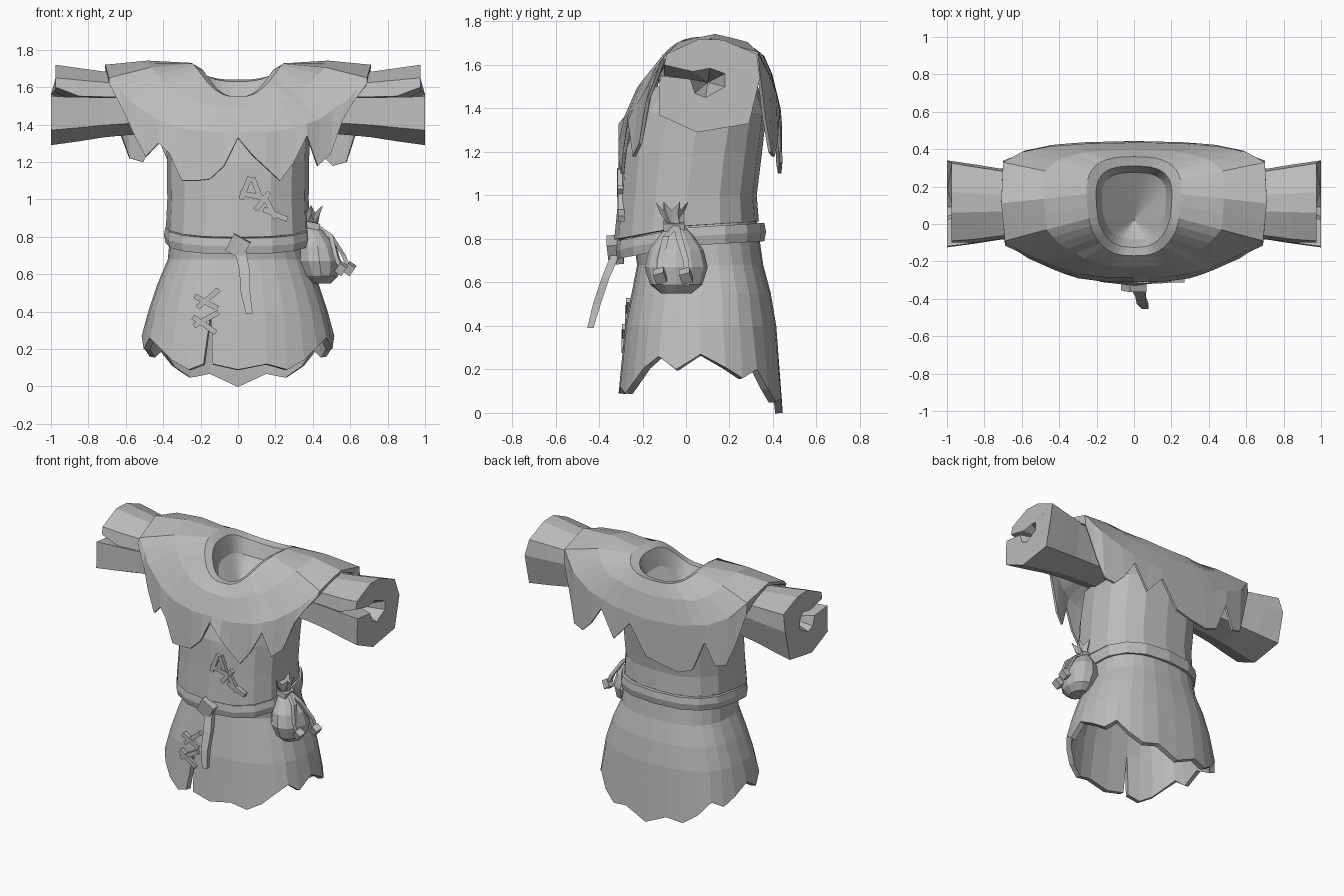
import bpy, bmesh, math
from mathutils import Vector, Euler

cube = bpy.data.objects.get("Cube")
if cube:
    bpy.data.objects.remove(cube)

cloth = bpy.data.materials.new("grey cloth")
cloth.use_nodes = True
GREY = (0.5, 0.5, 0.5, 1)
cloth.diffuse_color = GREY
cloth.node_tree.nodes["Principled BSDF"].inputs["Base Color"].default_value = GREY


def finish(name, bm, solid=0.0):
    mesh = bpy.data.meshes.new(name)
    bm.to_mesh(mesh)
    bm.free()
    mesh.materials.append(cloth)
    ob = bpy.data.objects.new(name, mesh)
    bpy.context.collection.objects.link(ob)
    if solid:
        mod = ob.modifiers.new("thickness", "SOLIDIFY")
        mod.thickness = solid
        mod.offset = -1
    return ob


def loft(name, rows, wrap=True, caps=False, solid=0.0, outward=False):
    """Skin a list of equal-length rows of points."""
    bm = bmesh.new()
    grid = [[bm.verts.new(p) for p in row] for row in rows]
    n = len(rows[0])
    for a, b in zip(grid, grid[1:]):
        for i in range(n if wrap else n - 1):
            j = (i + 1) % n
            bm.faces.new((a[i], a[j], b[j], b[i]))
    if caps:
        bm.faces.new(grid[0][::-1])
        bm.faces.new(grid[-1])
    bmesh.ops.remove_doubles(bm, verts=bm.verts[:], dist=0.0005)
    if outward:
        bmesh.ops.recalc_face_normals(bm, faces=bm.faces[:])
    return finish(name, bm, solid)


def power(v, p):
    return math.copysign(abs(v) ** p, v)


def ring(z, hx, yf, yb, angles, p=0.8):
    """Rounded-box outline between front yf and back yb."""
    return [Vector((hx * power(math.cos(a), p),
                    (yf + yb) / 2 + (yb - yf) / 2 * power(math.sin(a), p), z)) for a in angles]


def box(name, center, size, rot=(0, 0, 0)):
    bm = bmesh.new()
    bmesh.ops.create_cube(bm, size=1)
    turn = Euler(rot).to_matrix()
    for v in bm.verts:
        v.co = turn @ Vector([c * s for c, s in zip(v.co, size)]) + Vector(center)
    return finish(name, bm)


def strip(name, path):
    """Flat strap through (x, y, z, half width, half depth) stations."""
    rows = [[(x - w, y - d, z), (x + w, y - d, z), (x + w, y + d, z), (x - w, y + d, z)]
            for x, y, z, w, d in path]
    return loft(name, rows, caps=True, outward=True)


def belt_z(y):
    return 0.81 + (0.06 * y if y > 0 else 0.19 * y)


def tilted(row, dz):
    """Move a ring onto the sloping belt line."""
    for v in row:
        v.z = belt_z(v.y) + dz
    return row


# Skirt with a ragged hem and a front slit
HEM = [.09, .12, .09, .14, .21, .26, .20, .27, .21, .16, .20, .11, .05, .07, .0]
COLS = 28
step = 2 * math.pi / COLS
skirt_angles = [-math.pi / 2 + step * (i - 1) for i in range(COLS + 1)]
hem = ring(0, .515, -.31, .445, skirt_angles)
for i, v in enumerate(hem):
    k = (i - 1) % COLS
    v.z = HEM[min(k, COLS - k)]
hem[0].x += 0.02
hem[-1].x -= 0.03
skirt_rows = [hem] + [ring(*r, skirt_angles) for r in (
    (.40, .48, -.28, .415), (.55, .43, -.25, .39), (.68, .375, -.225, .355))]
skirt_rows.append(tilted(ring(0, .355, -.25, .32, skirt_angles), .1))
loft("skirt", skirt_rows, wrap=False, solid=0.035)

# Torso, its rim sitting just over the belt
body_angles = [-math.pi / 2 + math.pi / 8 * i for i in range(16)]
torso_rows = [tilted(ring(0, .385, -.33, .335, body_angles), .05)]
torso_rows += [ring(*r, body_angles) for r in (
    (1.0, .378, -.31, .325), (1.2, .38, -.295, .35), (1.38, .385, -.24, .37), (1.5, .3, -.15, .33))]
loft("torso", torso_rows, solid=0.025)

# Belt, knot and hanging tail
belt_rows = [tilted(ring(0, .388 + g, -.32 - g, .36 + g, body_angles), dz)
             for g, dz in ((0, -.042), (.008, 0), (0, .042), (-.07, .042), (-.07, -.042), (0, -.042))]
loft("belt", belt_rows, outward=True)
box("belt_knot", (0, -.325, .75), (.10, .07, .10), (0.1, 0.5, 0))
strip("belt_tail", [(.01, -.32, .74, .03, .02), (.035, -.37, .62, .028, .018),
                    (.04, -.41, .50, .025, .018), (.06, -.44, .39, .018, .014)])

# Ragged mantle: half outline from front to back, with midpoints added
OUTLINE = [(0, -.285, 1.36), (.15, -.285, 1.36), (.30, -.265, 1.38), (.44, -.22, 1.43),
           (.58, -.16, 1.53), (.69, -.09, 1.65), (.71, .11, 1.72), (.70, .33, 1.66),
           (.60, .385, 1.55), (.45, .415, 1.47), (.25, .43, 1.42), (0, .435, 1.40)]
half = []
for a, b in zip(OUTLINE, OUTLINE[1:]):
    half += [Vector(a), (Vector(a) + Vector(b)) / 2]
half.append(Vector(OUTLINE[-1]))
drape = half + [Vector((-v.x, v.y, v.z)) for v in half[-2:0:-1]]
EDGE_LEFT = [1.33, 1.24, 1.17, 1.10, 1.20, 1.34, 1.18, 1.24, 1.43, 1.52, 1.62, 1.67,
             1.70, 1.66, 1.58, 1.35, 1.20, 1.18, 1.25, 1.38, 1.20, 1.34, 1.15]
EDGE_RIGHT = [1.18, 1.11, 1.10, 1.10, 1.25, 1.30, 1.23, 1.36, 1.48, 1.62, 1.67,
              1.70, 1.66, 1.58, 1.35, 1.22, 1.20, 1.35, 1.14, 1.10, 1.12]
edge = []
for v, z in zip(drape, EDGE_LEFT + EDGE_RIGHT[::-1]):
    pull = 0.97 if 0.4 < abs(v.x) < 0.68 else 1
    edge.append(Vector((v.x * pull, v.y + (-.025 if v.y < 0 else .008), z)))
count = len(drape)
neck_angles = [-math.pi / 2 + 2 * math.pi * i / count for i in range(count)]


def neck_ring(hx, yf, yb, front, side, back):
    """U-shaped neckline, narrower at the front."""
    row = ring(0, hx, yf, yb, neck_angles, 0.72)
    for v, a in zip(row, neck_angles):
        s = math.sin(a)
        v.x *= 1 + 0.15 * s
        v.z = side + ((front if s < 0 else back) - side) * s * s
    return row


collar = neck_ring(.25, -.17, .36, 1.55, 1.73, 1.64)
shoulder = [(a + b) / 2 + Vector((0, 0, .035 if abs(a.x) < .4 else .018))
            for a, b in zip(drape, collar)]
mantle_rows = [edge, drape, shoulder, collar,
               neck_ring(.20, -.125, .31, 1.55, 1.70, 1.63),
               neck_ring(.17, -.08, .275, 1.47, 1.58, 1.54),
               [Vector((0, .02, 1.38))] * count]
loft("mantle", mantle_rows, solid=0.015)

# Sleeves: C-shaped cuff with a narrow slit that closes a short way in
OUTER = [(-.12, 1.55), (-.125, 1.37), (.05, 1.29), (.29, 1.33), (.34, 1.54), (.325, 1.65),
         (.17, 1.715), (.06, 1.72)]
OPEN_LIP = [(-.09, 1.65), (-.10, 1.60)]
CLOSED_LIP = [(-.10, 1.65), (-.12, 1.555)]
INNER = [(.03, 1.57), (.11, 1.585), (.18, 1.56), (.18, 1.50), (.09, 1.45), (.04, 1.47), (.02, 1.535)]
CORE = [(.1 + (y - .1) * .05, 1.52 + (z - 1.52) * .05) for y, z in INNER]


def sleeve_row(x, scale, section):
    """Section at x; at the cuff the upper flap is a little shorter."""
    return [(x - (.025 if x > .9 and z > 1.56 else 0),
             .10 + (y - .10) * scale, 1.52 + (z - 1.52) * scale) for y, z in section]


closed = OUTER + CLOSED_LIP + CORE
for side, label in ((1, "left"), (-1, "right")):
    rows = [sleeve_row(.28, .72, closed), sleeve_row(.58, .76, closed),
            sleeve_row(.72, .82, closed), sleeve_row(.85, .91, closed),
            sleeve_row(1.0, 1, OUTER + OPEN_LIP + INNER)]
    rows = [[(side * x, y, z) for x, y, z in row] for row in rows]
    loft(label + "_sleeve", rows, caps=True, outward=True)

# Pouch with gathered neck
PX, PY = .425, -.045
turns = [math.tau * i / 12 for i in range(12)]
pouch_rows = []
for z, rx, ry, dx in ((.55, .05, .07, .02), (.59, .09, .12, .02), (.67, .115, .145, .01),
                      (.75, .10, .125, 0), (.82, .06, .075, -.02), (.86, .03, .035, -.03)):
    pouch_rows.append([(PX + dx + rx * math.cos(a), PY + ry * math.sin(a), z) for a in turns])
for z, r in ((.90, .055), (.95, .075)):
    pouch_rows.append([(PX - .035 + r * (1 if i % 2 else .6) * math.cos(a),
                        PY - .02 + r * (1 if i % 2 else .6) * math.sin(a),
                        z + (.02 if i % 2 else -.02)) for i, a in enumerate(turns)])
loft("pouch", pouch_rows, caps=True, outward=True)
box("pouch_tie", (PX - .03, PY - .01, .86), (.085, .095, .035), (0, .2, 0))
for y, out, label in ((-.12, .54, "front"), (.0, .585, "back")):
    strip("drawstring_" + label, [(PX, PY, .86, .012, .015),
                                  (PX + .07, (y + PY) / 2 - .01, .81, .012, .015),
                                  (out - .02, y, .70, .012, .014), (out, y, .65, .012, .014)])
    box("drawstring_bead_" + label, (out + .012, y, .63), (.045, .05, .055), (.3, .6, 0))

# Crossed stitches over the tears
for x, y, z, length, tilt in (
        (.04, -.303, 1.06, .13, -1.2), (.10, -.300, 1.06, .12, 1.2), (.08, -.303, 1.02, .14, .2),
        (.13, -.300, .99, .12, -.9), (.17, -.297, .96, .14, 1.1), (.20, -.297, .92, .14, .4),
        (-.16, -.262, .47, .15, -.7), (-.17, -.265, .45, .14, .5),
        (-.17, -.280, .36, .15, -.5), (-.18, -.282, .33, .15, .6)):
    box("stitch", (x, y, z), (length, .03, .028), (0, tilt, 0))
